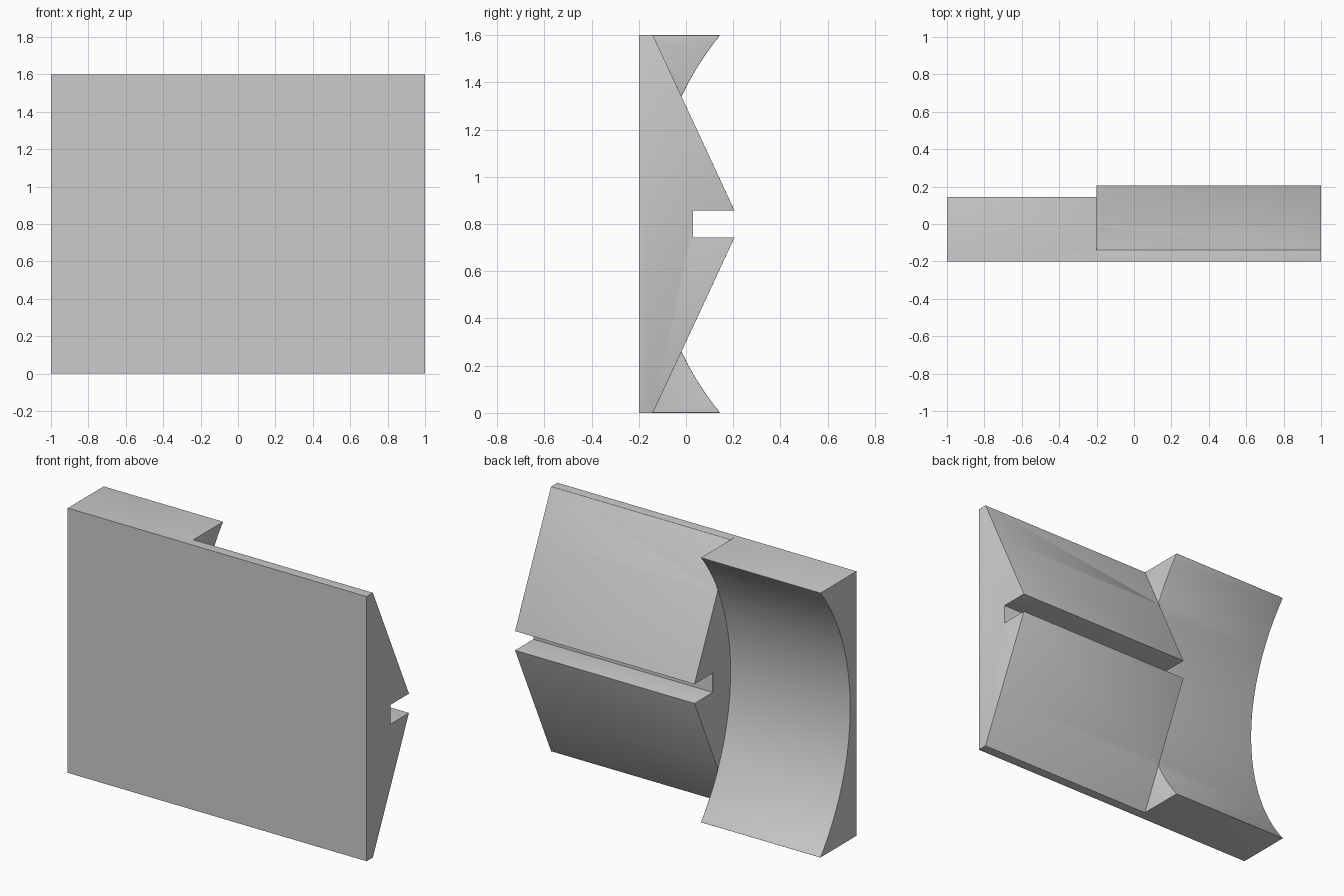
import bpy, bmesh, math
from mathutils import Vector

cube = bpy.data.objects.get("Cube")
if cube:
    bpy.data.objects.remove(cube, do_unlink=True)

HEIGHT, MID, FRONT, SEAM, ROUND = 1.6, 0.8, -0.2, -0.2, 0.015
CROSS = 0.53        # distance from mid height where the two profiles cross

grey = bpy.data.materials.new("plain grey")
grey.use_nodes = True
grey.diffuse_color = (0.6, 0.6, 0.6, 1)
grey.node_tree.nodes["Principled BSDF"].inputs["Base Color"].default_value = (0.6, 0.6, 0.6, 1)


def mirrored(half):
    """Complete a (y, z) lower half profile by reflecting it about mid height."""
    return half + [(y, HEIGHT - z) for y, z in reversed(half)]


def extrude_profile(name, profile, x0, x1, keep):
    """Extrude along x, then round the sharp convex edges accepted by keep."""
    bm = bmesh.new()
    cap = bm.faces.new([bm.verts.new((x0, y, z)) for y, z in profile])
    out = bmesh.ops.extrude_face_region(bm, geom=[cap])
    moved = [v for v in out["geom"] if isinstance(v, bmesh.types.BMVert)]
    bmesh.ops.translate(bm, verts=moved, vec=Vector((x1 - x0, 0, 0)))
    bmesh.ops.recalc_face_normals(bm, faces=bm.faces)
    chosen = []
    for e in bm.edges:
        mid = (e.verts[0].co + e.verts[1].co) / 2
        on_front = all(v.co.y < FRONT + 0.001 for v in e.verts)
        on_seam = all(abs(v.co.x - SEAM) < 0.001 for v in e.verts)
        if e.calc_face_angle_signed() > math.radians(15) and not on_front:
            if not on_seam or keep(mid):
                chosen.append(e)
    bmesh.ops.bevel(bm, geom=chosen, offset=ROUND, segments=3, profile=0.5,
                    affect='EDGES', clamp_overlap=True)
    mesh = bpy.data.meshes.new(name)
    bm.to_mesh(mesh)
    bm.free()
    mesh.materials.append(grey)
    obj = bpy.data.objects.new(name, mesh)
    bpy.context.collection.objects.link(obj)
    bpy.ops.object.select_all(action='DESELECT')
    obj.select_set(True)
    bpy.context.view_layer.objects.active = obj
    bpy.ops.object.shade_smooth_by_angle(angle=math.radians(30))
    return obj


# Slotted wedge: sloping faces that rise to a central groove
slope = 0.345 / 0.74
wedge = mirrored([(FRONT, 0), (-0.14, 0), (-0.14 + slope * (MID - CROSS), MID - CROSS),
                  (0.205, 0.742), (0.03, 0.742)])
extrude_profile("slotted_wedge", wedge, SEAM, 1.0,
                lambda p: abs(p.z - MID) < CROSS)

# Hollowed block: a slab with a shallow cylindrical scoop in the back
radius, centre, steps = 1.267, 1.127, 36
sweep = math.asin(MID / radius)
arc = []
for i in range(steps + 1):
    a = sweep * (2 * i / steps - 1)
    arc.append((centre - radius * math.cos(a), MID + radius * math.sin(a)))
block = [(FRONT, 0), (-0.14, 0)] + arc + [(-0.14, HEIGHT), (FRONT, HEIGHT)]
extrude_profile("hollowed_block", block, -1.0, SEAM,
                lambda p: p.y > -0.135 and abs(p.z - MID) > CROSS)
